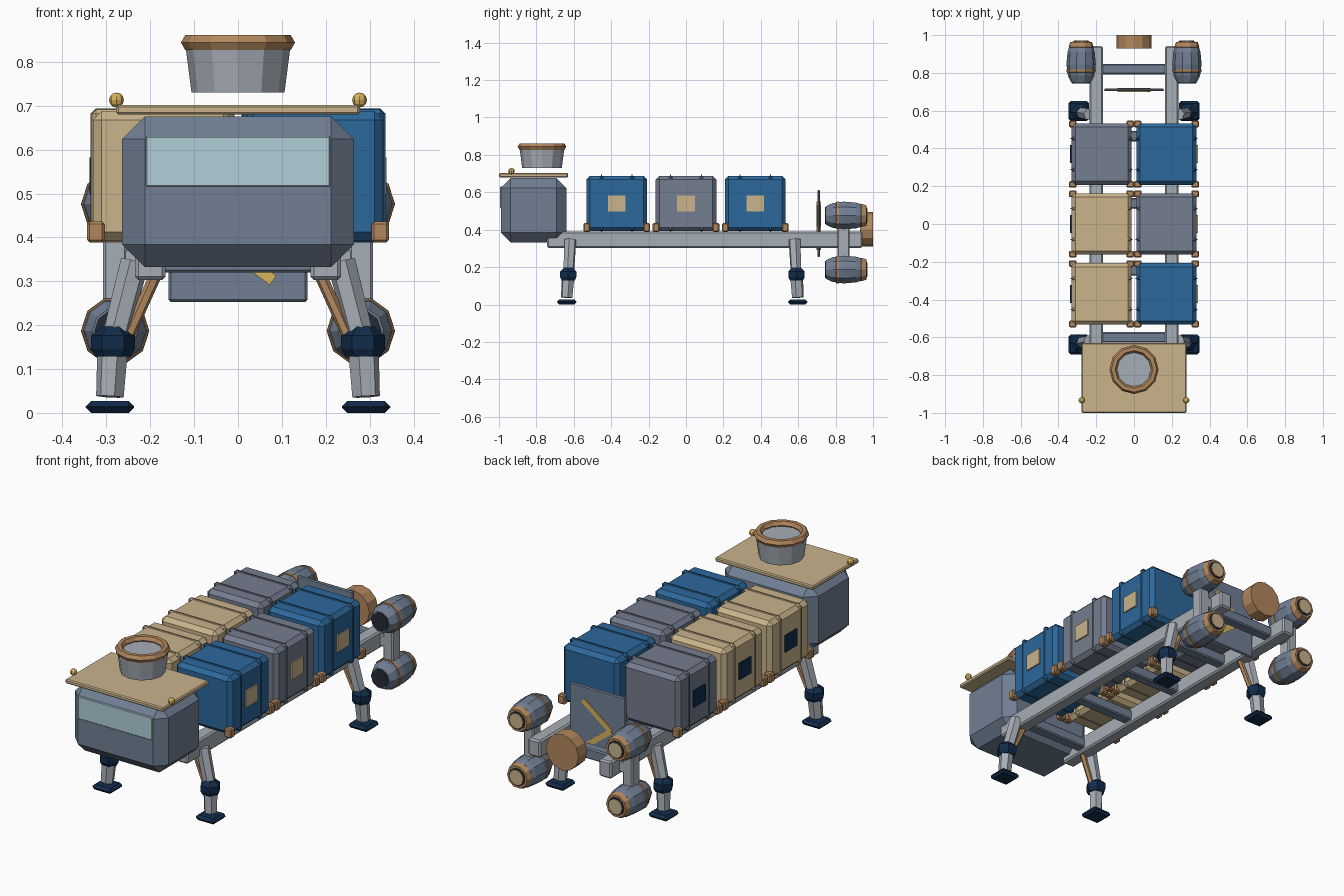
import bpy, bmesh
from math import radians, cos, sin, tau
from mathutils import Vector, Matrix

if "Cube" in bpy.data.objects:
    bpy.data.objects.remove(bpy.data.objects["Cube"])


def material(name, r, g, b):
    m = bpy.data.materials.new(name)
    m.diffuse_color = tuple((c / 255) ** 2.2 for c in (r, g, b)) + (1,)
    m.use_nodes = True
    m.node_tree.nodes["Principled BSDF"].inputs["Base Color"].default_value = m.diffuse_color
    return m


SLATE = material("slate", 112, 126, 146)
STEEL = material("steel", 165, 172, 180)
BLUE = material("blue", 48, 104, 154)
TAN = material("tan", 200, 178, 138)
GREY = material("container_grey", 116, 124, 142)
BRONZE = material("bronze", 176, 134, 94)
NAVY = material("navy", 24, 48, 76)
GOLD = material("gold", 214, 178, 92)
GLASS = material("glass", 176, 206, 216)
DARK = material("dark", 42, 46, 56)


def finish(name, bm, mat):
    bmesh.ops.recalc_face_normals(bm, faces=bm.faces)
    me = bpy.data.meshes.new(name)
    bm.to_mesh(me)
    bm.free()
    me.materials.append(mat)
    ob = bpy.data.objects.new(name, me)
    bpy.context.collection.objects.link(ob)
    return ob


def box(name, loc, size, mat, bevel=0.0, rot=None):
    bm = bmesh.new()
    bmesh.ops.create_cube(bm, size=1)
    bmesh.ops.scale(bm, vec=size, verts=bm.verts)
    if bevel:
        bmesh.ops.bevel(bm, geom=bm.edges[:], offset=bevel, segments=1, affect='EDGES')
    m = Matrix.Translation(loc) @ (rot if rot else Matrix())
    bmesh.ops.transform(bm, matrix=m, verts=bm.verts)
    return finish(name, bm, mat)


def lathe(name, loc, profile, n, mat, axis='Z', closed=False):
    """Revolve (radius, height) points; capped ends, or a closed ring section."""
    bm = bmesh.new()
    rings = []
    for r, h in profile:
        ring = []
        for i in range(n):
            a, b = r * cos(tau * i / n), r * sin(tau * i / n)
            ring.append(bm.verts.new((a, b, h) if axis == 'Z' else (a, h, b)))
        rings.append(ring)
    pairs = list(zip(rings, rings[1:])) + ([(rings[-1], rings[0])] if closed else [])
    for p, q in pairs:
        for i in range(n):
            j = (i + 1) % n
            bm.faces.new((p[i], p[j], q[j], q[i]))
    if not closed:
        bm.faces.new(rings[0])
        bm.faces.new(rings[-1])
    bmesh.ops.translate(bm, vec=loc, verts=bm.verts)
    return finish(name, bm, mat)


def strut(name, a, b, r1, r2, n, mat):
    a, b = Vector(a), Vector(b)
    d = b - a
    bm = bmesh.new()
    bmesh.ops.create_cone(bm, cap_ends=True, segments=n, radius1=r1, radius2=r2, depth=d.length)
    m = Matrix.Translation((a + b) / 2) @ d.to_track_quat('Z', 'Y').to_matrix().to_4x4()
    bmesh.ops.transform(bm, matrix=m, verts=bm.verts)
    return finish(name, bm, mat)


# cabin with windscreen, roof and lights
box("cabin", (0, -0.815, 0.504), (0.528, 0.35, 0.344), SLATE, 0.052)
box("windscreen", (0, -0.988, 0.573), (0.42, 0.012, 0.115), GLASS, 0.003)
box("cabin_roof", (0, -0.815, 0.691), (0.555, 0.37, 0.022), TAN, 0.005)
for s in (-1, 1):
    bm = bmesh.new()
    bmesh.ops.create_uvsphere(bm, u_segments=8, v_segments=6, radius=0.017)
    bmesh.ops.translate(bm, vec=(s * 0.277, -0.933, 0.713), verts=bm.verts)
    finish("roof_light", bm, GOLD)

# docking collar above the roof
lathe("docking_collar", (0, -0.77, 0), [(0.106, 0.73), (0.12, 0.838)], 12, STEEL)
lathe("docking_ring", (0, -0.77, 0.844),
      [(0.11 + 0.02 * cos(tau * k / 6), 0.02 * sin(tau * k / 6)) for k in range(6)],
      12, BRONZE, closed=True)

# chassis rails and cross beams
for s in (-1, 1):
    box("chassis_rail", (s * 0.2, 0.1, 0.347), (0.07, 1.685, 0.088), STEEL, 0.008)
for i in range(5):
    box("cross_beam", (0, -0.6 + i * 0.355, 0.347), (0.35, 0.055, 0.055), SLATE, 0.006)

# cargo containers with bands, corner blocks and labels
colours = {-1: (TAN, TAN, GREY), 1: (BLUE, GREY, BLUE)}
for s in (-1, 1):
    for row in range(3):
        x, y, mat = s * 0.172, (row - 1) * 0.37, colours[s][row]
        box("container", (x, y, 0.54), (0.318, 0.325, 0.296), mat, 0.02)
        for t in (-1, 1):
            box("container_band", (x, y + t * 0.082, 0.541), (0.328, 0.018, 0.306), mat, 0.012)
            for u in (-1, 1):
                box("corner_block", (x + u * 0.152, y + t * 0.16, 0.412),
                    (0.04, 0.036, 0.048), BRONZE, 0.006)
        box("container_label", (s * 0.333, y, 0.54), (0.01, 0.094, 0.085),
            TAN if s > 0 else NAVY)

# landing legs
for s in (-1, 1):
    for y, lean in ((-0.638, 0.02), (0.598, -0.018)):
        strut("upper_leg", (s * 0.235, y + lean, 0.345), (s * 0.283, y + lean * 0.5, 0.16),
              0.033, 0.03, 6, STEEL)
        lathe("knee_joint", (s * 0.285, y + lean * 0.4, 0.162),
              [(0.04, -0.034), (0.05, -0.016), (0.05, 0.014), (0.026, 0.035)], 6, NAVY)
        strut("lower_leg", (s * 0.285, y + lean * 0.4, 0.16), (s * 0.292, y, 0.037),
              0.036, 0.032, 6, STEEL)
        box("foot_pad", (s * 0.292, y, 0.0135), (0.11, 0.105, 0.027), NAVY, 0.012)
        strut("leg_brace", (s * 0.185, y + lean, 0.32), (s * 0.262, y + lean * 0.5, 0.15),
              0.014, 0.014, 6, BRONZE)

# rear bulkhead with chevron stripes
box("rear_bulkhead", (0, 0.71, 0.433), (0.316, 0.014, 0.36), SLATE, 0.005)
for z, ang in ((0.48, -37), (0.362, 37)):
    box("chevron_stripe", (0, 0.71, z), (0.2, 0.022, 0.026), GOLD, 0,
        Matrix.Rotation(radians(ang), 4, 'Y'))

# central rear thruster
lathe("rear_thruster", (0, 0, 0.402), [(0.092, 0.93), (0.092, 1.0)], 12, BRONZE, 'Y')

# engine pods on side posts
for s in (-1, 1):
    box("engine_post", (s * 0.28, 0.842, 0.335), (0.055, 0.065, 0.29), STEEL, 0.006)
    box("engine_arm", (s * 0.24, 0.842, 0.345), (0.08, 0.06, 0.06), STEEL, 0.006)
    for z in (0.187, 0.476):
        p = (s * 0.28, 0, z)
        lathe("engine_pod", p, [(0.052, 0.748), (0.07, 0.785), (0.078, 0.845),
                                (0.072, 0.91), (0.056, 0.96)], 10, SLATE, 'Y')
        lathe("engine_band", p, [(0.074, 0.803), (0.077, 0.805), (0.078, 0.817),
                                 (0.074, 0.819)], 10, BRONZE, 'Y')
        lathe("exhaust_ring", p, [(0.064, 0.935), (0.066, 0.938), (0.057, 0.964),
                                  (0.045, 0.964)], 10, BRONZE, 'Y')
        lathe("exhaust_liner", p, [(0.046, 0.955), (0.046, 0.967)], 10, DARK, 'Y')
        lathe("exhaust_glow", p, [(0.038, 0.955), (0.038, 0.971)], 10, TAN, 'Y')
        lathe("engine_intake", p, [(0.047, 0.743), (0.047, 0.76)], 10, DARK, 'Y')
